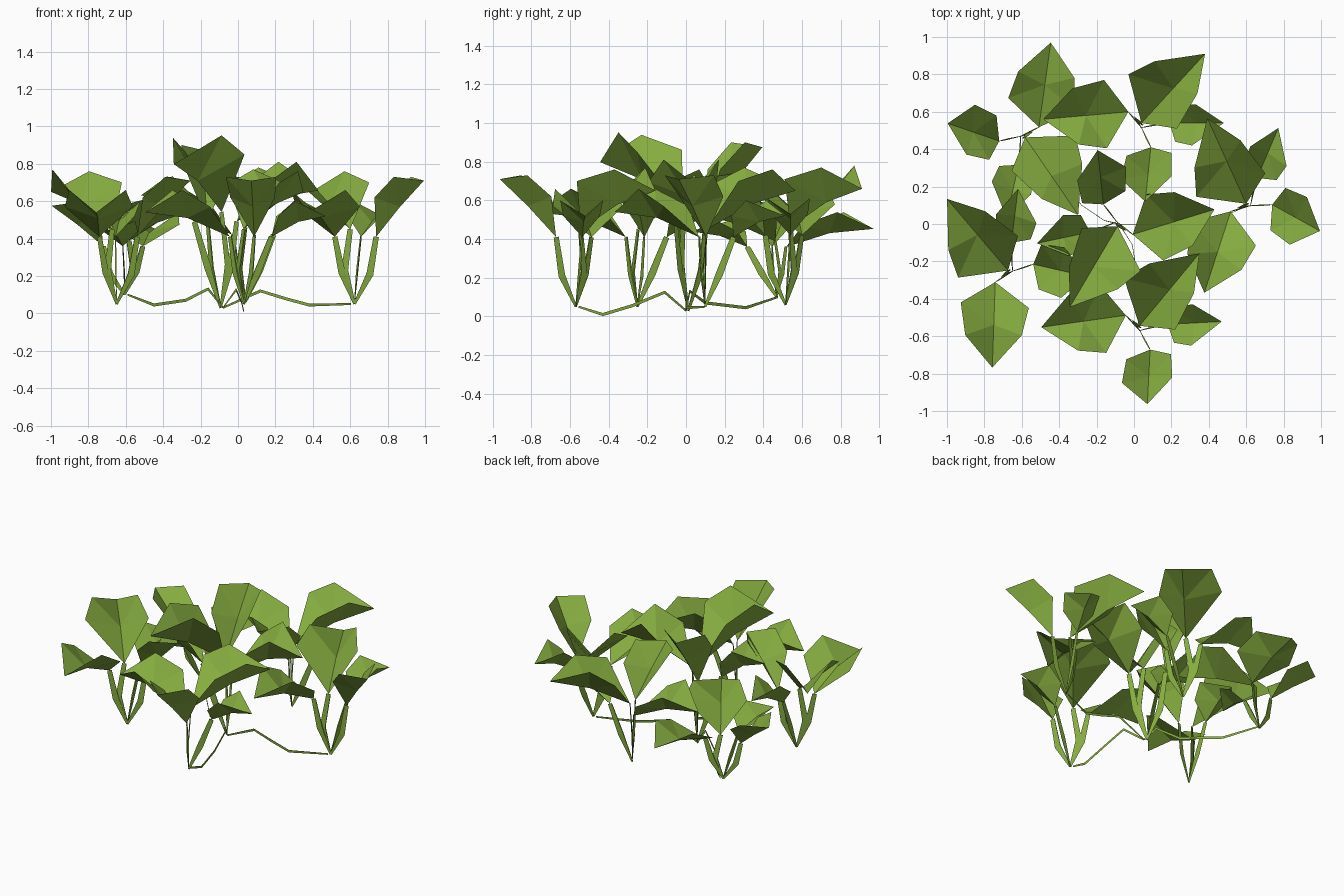
import bpy, bmesh
from math import radians
from mathutils import Vector

cube = bpy.data.objects.get("Cube")
if cube:
    bpy.data.objects.remove(cube)

green = bpy.data.materials.new("leaf_green")
green.use_nodes = True
colour = (0.235, 0.41, 0.05, 1)
green.diffuse_color = colour
bsdf = next(n for n in green.node_tree.nodes if n.type == 'BSDF_PRINCIPLED')
bsdf.inputs["Base Color"].default_value = colour
bsdf.inputs["Roughness"].default_value = 0.8


def finish(bm, name):
    mesh = bpy.data.meshes.new(name)
    bm.to_mesh(mesh)
    bm.free()
    mesh.materials.append(green)
    return mesh


def place(mesh, name, spot=(0, 0, 0), turn=0, tall=1):
    ob = bpy.data.objects.new(name, mesh)
    ob.location = spot
    ob.rotation_euler.z = radians(turn)
    ob.scale.z = tall
    bpy.context.collection.objects.link(ob)


def leaf_mesh(name, outline, arch):
    """Folded leaf: a fan around the middle of the rib; outline starts at the stalk, tip is fourth."""
    bm = bmesh.new()
    rim = [bm.verts.new(p) for p in outline]
    middle = (rim[0].co + rim[3].co) / 2 + Vector((0, 0, arch))
    rib = bm.verts.new(middle)
    for a, b in zip(rim, rim[1:] + rim[:1]):
        f = bm.faces.new((a, b, rib))
        f.normal_update()
        if f.normal.z < 0:
            f.normal_flip()
    return finish(bm, name)


def blade_mesh(name, path, radii):
    """Slim upright blade along a path: three-sided, thin sideways and wide in its own plane."""
    bm = bmesh.new()
    pts = [Vector(p) for p in path]
    first = pts[1] - pts[0]
    side = Vector((-first.y, first.x, 0)).normalized()
    rings = []
    for i, (p, r) in enumerate(zip(pts, radii)):
        along = (pts[min(i + 1, len(pts) - 1)] - pts[max(i - 1, 0)]).normalized()
        out = side.cross(along).normalized()
        rings.append([bm.verts.new(p + out * (r * c) + side * (r * s))
                      for c, s in ((1, 0), (-1, .2), (-1, -.2))])
    for low, high in zip(rings, rings[1:]):
        for k in range(3):
            n = (k + 1) % 3
            bm.faces.new((low[k], low[n], high[n], high[k]))
    bm.faces.new(rings[0][::-1])
    bm.faces.new(rings[-1])
    bmesh.ops.recalc_face_normals(bm, faces=bm.faces)
    return finish(bm, name)


# Four leaves of one plant, relative to its crown: stalk end, side, side, tip, side, side
leaves = {
    "large_leaf": ([(.01, .01, .4), (-.06, .27, .64), (.08, .34, .72),
                    (.35, .38, .6), (.31, .17, .71), (.2, -.02, .65)], .03),
    "drooping_leaf": ([(-.06, .07, .36), (-.19, .24, .52), (-.36, .195, .61),
                       (-.515, .03, .49), (-.325, -.105, .61), (-.175, -.125, .52)], .035),
    "outer_leaf": ([(.06, -.12, .36), (-.07, -.165, .57), (-.1, -.29, .68),
                    (.03, -.41, .66), (.17, -.275, .68), (.17, -.15, .57)], .01),
    "small_leaf": ([(.16, .01, .36), (.19, .1, .47), (.3, .11, .55),
                    (.45, .01, .47), (.28, -.11, .55), (.19, -.09, .47)], .025),
}
# Where each stalk bows out between crown and leaf
bends = {"large_leaf": (-.02, .03, .18), "drooping_leaf": (-.035, .04, .17),
         "outer_leaf": (.045, -.09, .16), "small_leaf": (.085, .0, .17)}
root = (.01, -.015, 0)
parts = []
for name, (outline, arch) in leaves.items():
    parts.append((name, leaf_mesh(name, outline, arch)))
    stalk = name.replace("leaf", "stalk")
    path = [root, bends[name], outline[0]]
    parts.append((stalk, blade_mesh(stalk, path, [.006, .019, .014])))

# Six plants: crown position, turn, height factor
plants = {
    "back_right": ((-.59, .475, .1), -103, .72),
    "back": ((.03, .53, .06), 0, 1),
    "left": ((.605, .095, .05), 67, 1),
    "right": ((-.665, -.26, .05), 83, 1),
    "front": ((.02, -.555, .05), 3, 1),
    "centre": ((-.08, 0, .03), -168, 1.28),
}
for where, (spot, turn, tall) in plants.items():
    for name, mesh in parts:
        place(mesh, where + "_" + name, spot, turn, tall)

# Creeping runners joining the plants to the centre one
centre = plants["centre"][0]
runners = {
    "back_right": [(-.45, .31, .045), (-.28, .1, .07), (-.16, .02, .13)],
    "left": [(.38, .0, .045), (.25, .0, .08), (.12, .0, .12)],
    "front": [(.03, -.43, .01), (.02, -.28, .055), (-.01, -.11, .125)],
}
for where, path in runners.items():
    full = [plants[where][0]] + path + [centre]
    name = where + "_runner"
    place(blade_mesh(name, full, [.005, .008, .008, .008, .005]), name)
